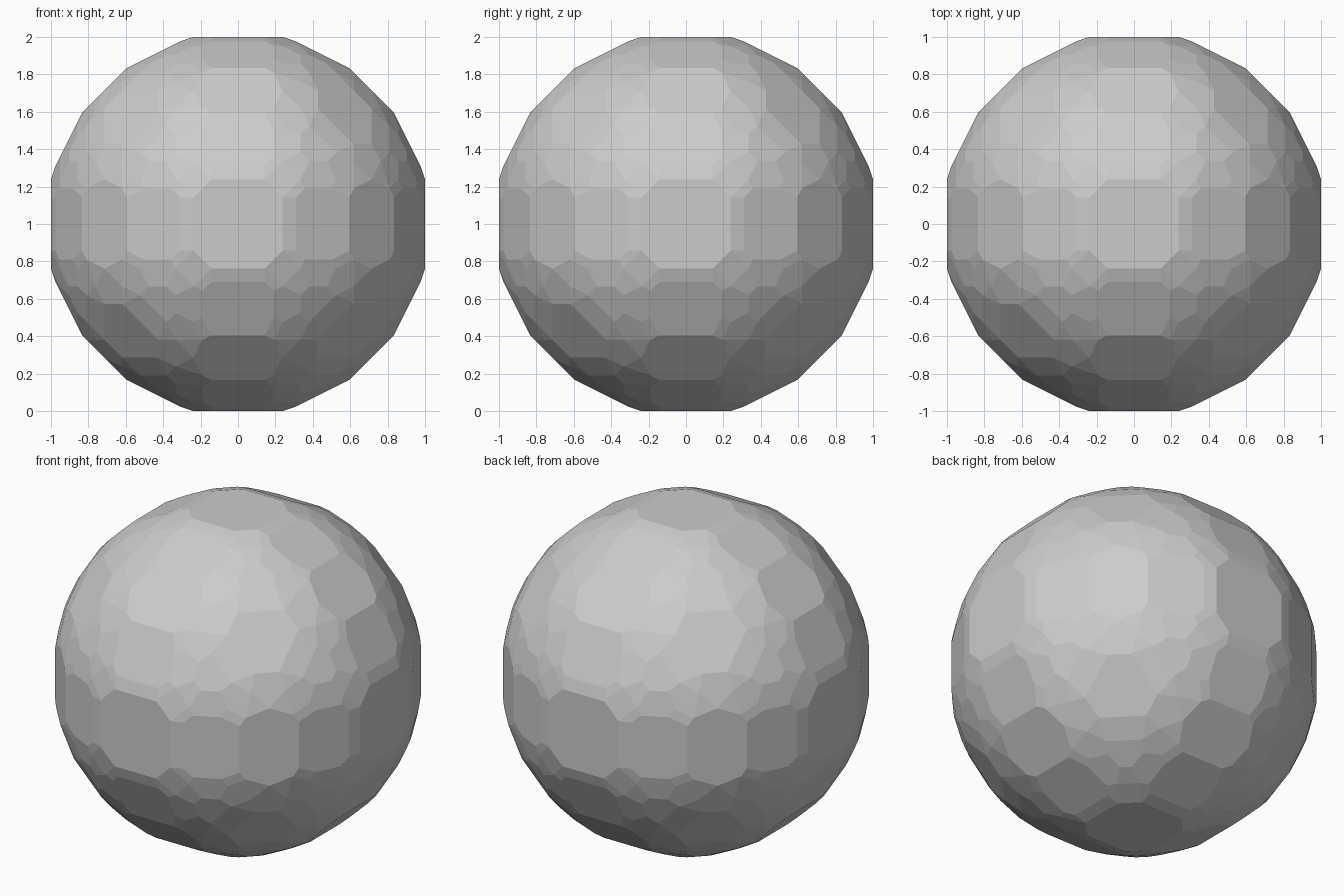
import bpy
import bmesh
from itertools import product, permutations
from mathutils import Vector

AXIS_REACH = 21      # grid steps from the centre to each of the six axis faces
RADIUS_SQ = 475      # squared radius of the ball that selects grid points
BEVEL_REACH = 47.5   # offset of the 24 facets facing (2, 1, 0) and its like

cube = bpy.data.objects.get("Cube")
if cube:
    bpy.data.objects.remove(cube, do_unlink=True)


def hull(points):
    """Closed convex shell around a list of points."""
    bm = bmesh.new()
    for p in points:
        bm.verts.new(p)
    bmesh.ops.convex_hull(bm, input=bm.verts[:])
    spare = [v for v in bm.verts if not v.link_faces]
    bmesh.ops.delete(bm, geom=spare, context='VERTS')
    return bm


# Outermost grid points inside the ball
span = range(-AXIS_REACH, AXIS_REACH + 1)
shell = [p for p in product(span, repeat=3)
         if RADIUS_SQ - 70 <= sum(c * c for c in p) <= RADIUS_SQ]
bm = hull(shell)

# Plane off the 24 facets between the axis faces and the edge faces
normals = {n for a, b in product((2, -2), (1, -1)) for n in permutations((a, b, 0))}
for n in sorted(normals):
    normal = Vector(n)
    bmesh.ops.bisect_plane(
        bm, geom=bm.verts[:] + bm.edges[:] + bm.faces[:], dist=0.0001,
        plane_co=normal * BEVEL_REACH / normal.length_squared,
        plane_no=normal, clear_outer=True)
    points = [v.co.copy() for v in bm.verts]
    bm.free()
    bm = hull(points)

# Merge coplanar triangles into whole facets, then size and stand on the floor
bmesh.ops.remove_doubles(bm, verts=bm.verts[:], dist=0.001)
bmesh.ops.dissolve_limit(bm, angle_limit=0.006, verts=bm.verts[:], edges=bm.edges[:])
bmesh.ops.recalc_face_normals(bm, faces=bm.faces[:])
bmesh.ops.scale(bm, vec=Vector((1, 1, 1)) / AXIS_REACH, verts=bm.verts[:])
bmesh.ops.translate(bm, vec=(0, 0, 1), verts=bm.verts[:])

mesh = bpy.data.meshes.new("faceted_ball")
bm.to_mesh(mesh)
bm.free()
ball = bpy.data.objects.new("faceted_ball", mesh)
bpy.context.collection.objects.link(ball)

# Plain grey finish, flat shaded
grey = bpy.data.materials.new("light_grey")
grey.use_nodes = True
colour = (0.6, 0.6, 0.6, 1)
grey.diffuse_color = colour
for node in grey.node_tree.nodes:
    if node.type == 'BSDF_PRINCIPLED':
        node.inputs["Base Color"].default_value = colour
mesh.materials.append(grey)
for face in mesh.polygons:
    face.use_smooth = False
